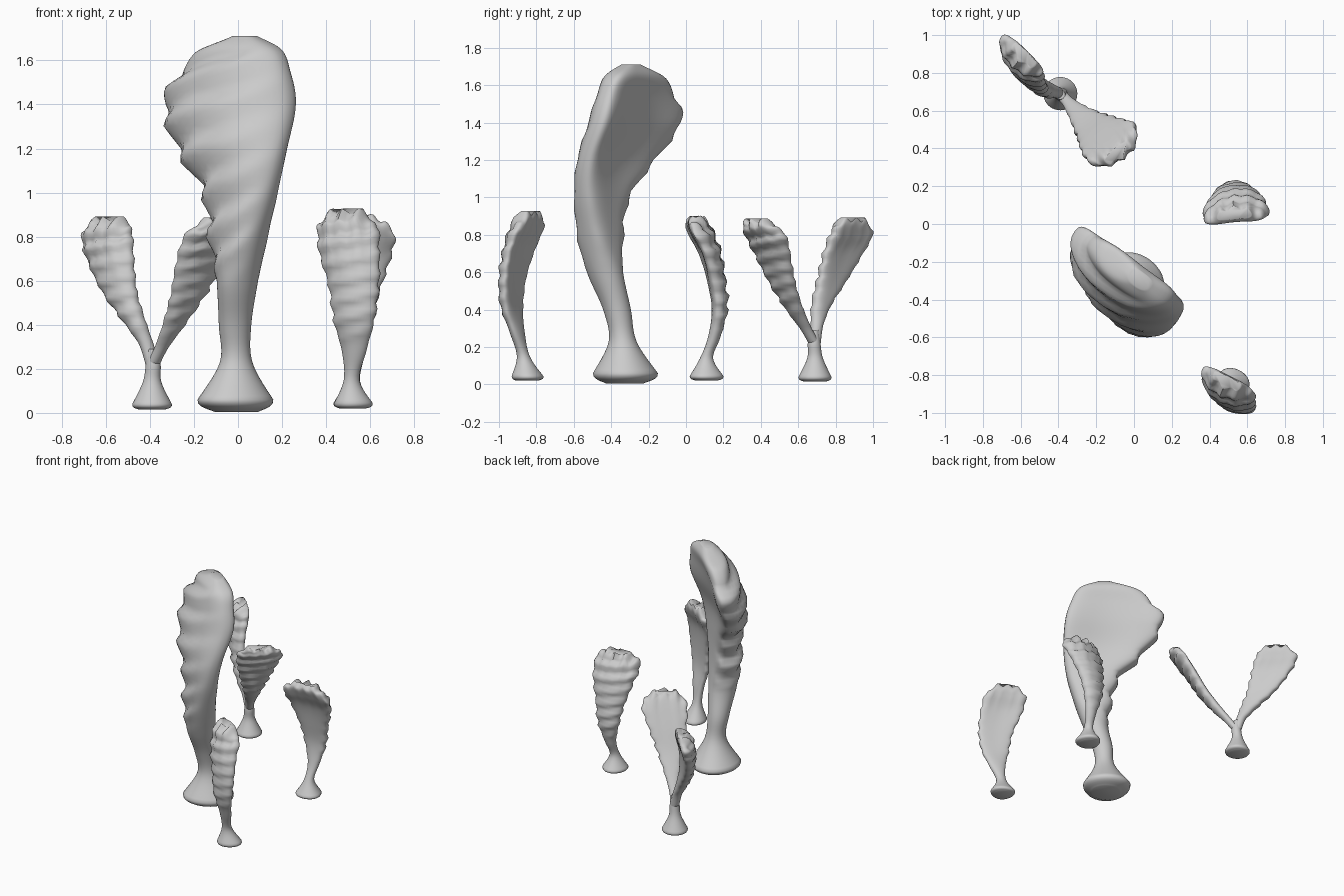
import bpy, bmesh, math
from mathutils import Vector

SEG = 40


def spline(rows, sub):
    """Catmull-Rom through (x, y, z, half width, half thickness) rows; base stays straight."""
    out = []
    for i in range(len(rows) - 1):
        p1, p2 = rows[i], rows[i + 1]
        p0 = rows[i - 1] if i > 1 else p1
        p3 = rows[i + 2] if i + 2 < len(rows) else p2
        for s in range(sub):
            t = s / sub
            out.append([0.5 * (2 * b + (c - a) * t + (2 * a - 5 * b + 4 * c - d) * t * t
                        + (3 * b - a - 3 * c + d) * t ** 3)
                        for a, b, c, d in zip(p0, p1, p2, p3)])
    out.append(list(rows[-1]))
    return out


def fan(name, rows, angle, cup=0, ledge=0, step=0.1, start=0.3, lobe=0,
        slope=-0.3, blunt=0.85, one_side=False, sub=6):
    """Lofted stalk and cupped blade with soft overlapping ledges on the outer face."""
    a = math.radians(angle)
    w = Vector((math.cos(a), math.sin(a), 0))
    n = Vector((-math.sin(a), math.cos(a), 0))
    top = rows[-1][2]
    bm = bmesh.new()
    rings = []
    for x, y, z, hw, th in spline(rows, sub):
        ring = []
        ramp = min(1, max(0, (z - start) / 0.15))
        fade = min(1, max(0, (top - z) / 0.08))
        high = max(0, (z - start) / (top - start)) ** 4
        e = 1 - (1 - blunt) * ramp
        for i in range(SEG):
            t = 2 * math.pi * i / SEG
            c, s = math.cos(t), math.sin(t)
            saw = ((z - start) / step + slope * c) % 1.0
            saw = saw / 0.7 if saw < 0.7 else (1 - saw) / 0.3
            grow = ledge * ramp * fade * (saw - 0.45)
            if one_side:
                grow *= 0.5 - 0.5 * c
            ce = math.copysign(abs(c) ** e, c)
            se = math.copysign(abs(s) ** e, s)
            u = hw * ce + 0.7 * grow * c
            v = th * se + cup * (hw * ce) ** 2 + grow * min(0, s)
            # scalloped rim: lobes run across the blade thickness
            wave = math.cos(2 * math.pi * u / 0.075)
            v += lobe * high * wave * min(0, s)
            ring.append(bm.verts.new(Vector((x, y, z + lobe * high * wave)) + w * u + n * v))
        rings.append(ring)
    for lo, hi in zip(rings, rings[1:]):
        for i in range(SEG):
            j = (i + 1) % SEG
            bm.faces.new((lo[i], lo[j], hi[j], hi[i]))
    bm.faces.new(rings[0][::-1])
    bm.faces.new(rings[-1])
    bmesh.ops.recalc_face_normals(bm, faces=bm.faces)
    me = bpy.data.meshes.new(name)
    bm.to_mesh(me)
    bm.free()
    ob = bpy.data.objects.new(name, me)
    bpy.context.collection.objects.link(ob)
    bpy.context.view_layer.objects.active = ob
    ob.select_set(True)
    bpy.ops.object.shade_smooth_by_angle(angle=math.radians(75))
    ob.select_set(False)


# Tall central blade
fan("large_fan", [
    (-.01, -.33, 0.005, .10, .10), (-.02, -.33, .06, .17, .175), (-.01, -.34, .23, .073, .075),
    (-.015, -.37, .4, .073, .075), (-.005, -.435, .6, .09, .10), (0, -.465, .8, .13, .10),
    (0, -.465, 1.0, .185, .095), (-.06, -.415, 1.2, .29, .10), (-.085, -.335, 1.4, .35, .11),
    (-.045, -.31, 1.55, .29, .10), (.005, -.30, 1.65, .20, .085), (.03, -.295, 1.71, .06, .04)],
    -37, cup=.75, ledge=.065, step=.17, start=.6, slope=-.6, blunt=.75, one_side=True)

# Small single blades
fan("small_fan_back", [
    (.52, .11, .02, .06, .06), (.52, .11, .045, .088, .09), (.52, .11, .14, .035, .035),
    (.53, .15, .25, .042, .033), (.53, .18, .4, .08, .04), (.53, .165, .55, .11, .046),
    (.535, .135, .7, .155, .05), (.535, .09, .8, .172, .055), (.53, .06, .86, .14, .05),
    (.53, .055, .89, .09, .03)],
    185, cup=1.5, ledge=.024, step=.085, start=.25, lobe=.012)
fan("small_fan_front", [
    (.52, -.85, .02, .06, .06), (.52, -.85, .045, .088, .083), (.515, -.87, .15, .036, .034),
    (.525, -.905, .28, .06, .033), (.52, -.94, .42, .10, .038), (.515, -.94, .58, .125, .042),
    (.49, -.91, .73, .15, .045), (.485, -.87, .83, .15, .052), (.485, -.85, .88, .12, .05),
    (.49, -.835, .915, .08, .03)],
    -27, cup=1.5, ledge=.022, step=.085, start=.3, lobe=.012)

# Forked pair: shared foot and two blades
fan("fork_foot", [
    (-.39, .69, .015, .06, .06), (-.39, .69, .04, .09, .088), (-.39, .69, .14, .042, .042),
    (-.385, .685, .22, .034, .034), (-.39, .685, .29, .025, .025)], 0)
fan("fork_fan_left", [
    (-.39, .69, .22, .03, .03), (-.42, .70, .32, .035, .033), (-.475, .72, .42, .06, .04),
    (-.545, .77, .55, .10, .042), (-.595, .825, .7, .14, .045), (-.61, .865, .79, .15, .05),
    (-.595, .875, .85, .125, .048), (-.585, .89, .88, .08, .03)],
    -45, cup=1.2, ledge=.022, step=.075, start=.33, lobe=.012)
fan("fork_fan_right", [
    (-.385, .685, .22, .03, .03), (-.345, .64, .30, .032, .032), (-.29, .58, .4, .055, .04),
    (-.225, .515, .53, .09, .042), (-.165, .46, .67, .13, .045), (-.11, .415, .78, .155, .05),
    (-.085, .385, .845, .13, .048), (-.085, .375, .875, .08, .03)],
    38, cup=1.0, ledge=.024, step=.075, start=.33, lobe=.012)
